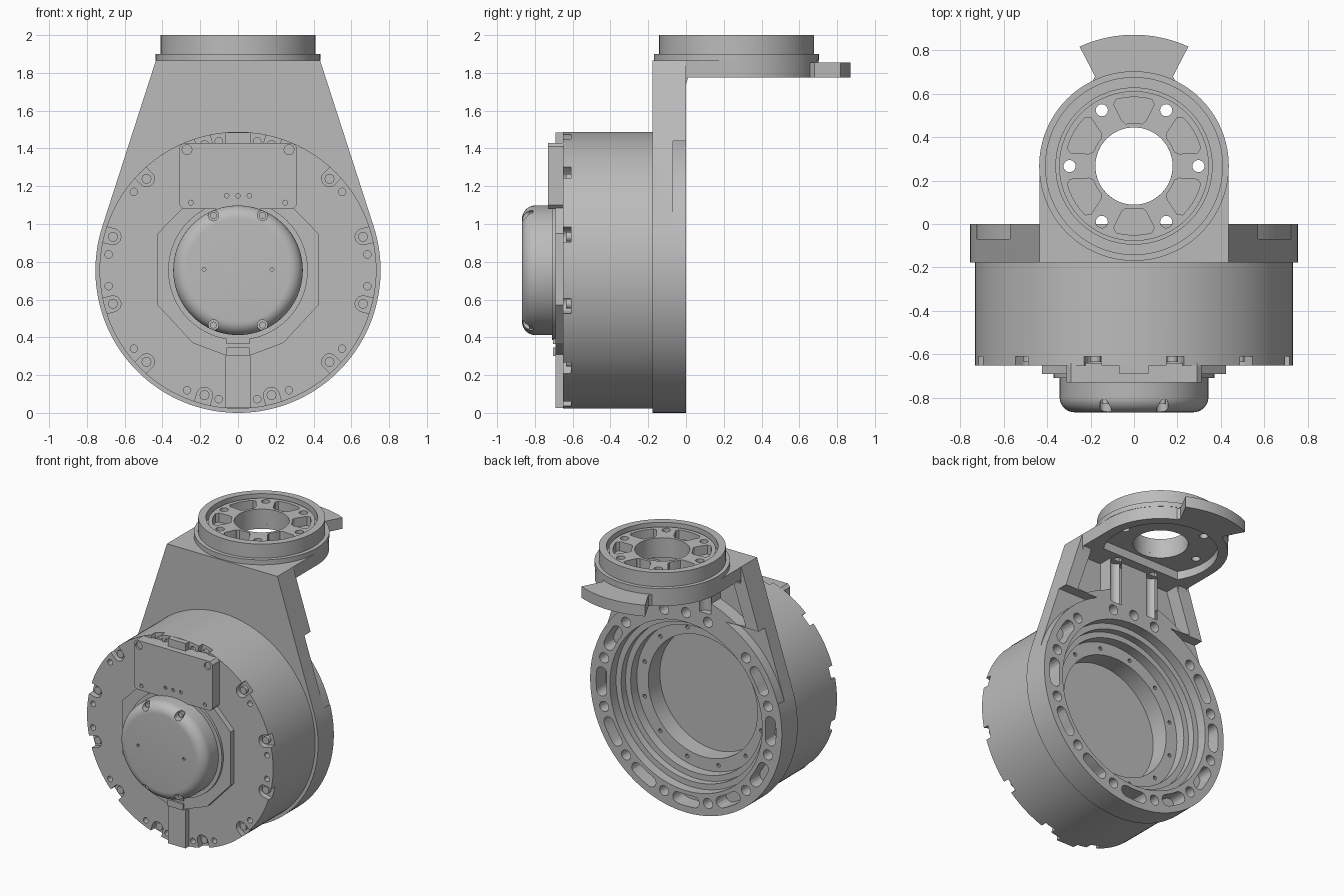
import bpy, bmesh, math
from math import sin, cos, radians as rad
from mathutils import Vector

if "Cube" in bpy.data.objects:
    bpy.data.objects.remove(bpy.data.objects["Cube"], do_unlink=True)

grey = bpy.data.materials.new("machined_grey")
grey.use_nodes = True
COLOUR = (0.5, 0.5, 0.5, 1)
grey.diffuse_color = COLOUR
grey.node_tree.nodes["Principled BSDF"].inputs["Base Color"].default_value = COLOUR

AXIS_Z = 0.755      # height of the motor axis
HEAD_Y = 0.267      # depth of the upper mount axis


def arc(cx, cy, r, a0=0, a1=360, n=32):
    """Points on an arc; a full circle drops its repeated end."""
    m = n if a1 - a0 == 360 else n - 1
    return [(cx + r * cos(rad(a0 + (a1 - a0) * i / m)),
             cy + r * sin(rad(a0 + (a1 - a0) * i / m))) for i in range(n)]


def place(axis, u, v, w):
    return {"X": (w, u, v), "Y": (u, w, v), "Z": (u, v, w)}[axis]


def make(name, bm):
    bmesh.ops.recalc_face_normals(bm, faces=bm.faces)
    mesh = bpy.data.meshes.new(name)
    bm.to_mesh(mesh)
    bm.free()
    mesh.materials.append(grey)
    ob = bpy.data.objects.new(name, mesh)
    bpy.context.collection.objects.link(ob)
    return ob


def solids(name, axis, *parts):
    """One object from extruded outlines, each (points, start, end)."""
    bm = bmesh.new()
    for pts, a, b in parts:
        face = bm.faces.new([bm.verts.new(place(axis, u, v, a)) for u, v in pts])
        ext = bmesh.ops.extrude_face_region(bm, geom=[face], use_keep_orig=True)
        move = Vector(place(axis, 0, 0, b - a))
        bmesh.ops.translate(bm, vec=move, verts=[g for g in ext["geom"] if isinstance(g, bmesh.types.BMVert)])
    return make(name, bm)


def lathe(name, axis, centre, profile, closed=False, n=96):
    """Revolve (radius, position) points about the axis."""
    bm = bmesh.new()
    vs = [bm.verts.new(place(axis, r, 0, h)) for r, h in profile]
    es = [bm.edges.new(p) for p in zip(vs, vs[1:])]
    if closed:
        es.append(bm.edges.new((vs[-1], vs[0])))
    bmesh.ops.spin(bm, geom=vs + es, cent=(0, 0, 0), axis=place(axis, 0, 0, 1),
                   angle=math.tau, steps=n, use_merge=True)
    bmesh.ops.remove_doubles(bm, verts=bm.verts, dist=1e-5)
    bmesh.ops.translate(bm, vec=centre, verts=bm.verts)
    return make(name, bm)


def cut(ob, *cutters):
    for c in cutters:
        m = ob.modifiers.new("cut", "BOOLEAN")
        m.operation, m.solver, m.object, m.use_self = "DIFFERENCE", "EXACT", c, True
    bpy.context.view_layer.update()
    mesh = bpy.data.meshes.new_from_object(ob.evaluated_get(bpy.context.evaluated_depsgraph_get()))
    ob.modifiers.clear()
    ob.data = mesh


def polar(r, a):
    return r * cos(rad(a)), AXIS_Z + r * sin(rad(a))


def hole(u, v, r, a, b, n=16):
    return arc(u, v, r, n=n), a, b


def mirror(pts):
    return [(-u, v) for u, v in pts]


helpers = []


def cutter(ob):
    ob.hide_render = True
    helpers.append(ob)
    return ob


# Stepped bore shared by the bracket and the motor housing
bore = cutter(lathe("bore_cutter", "Y", (0, 0, AXIS_Z),
                    [(0, .05), (.6, .05), (.6, -.07), (.56, -.07), (.56, -.12), (.52, -.12),
                     (.52, -.19), (.43, -.19), (.43, -.32), (0, -.32)]))
screw_angles = range(15, 360, 30)
inner_holes = cutter(solids("inner_hole_cutter", "Y",
                            *[hole(*polar(.475, a), .014, -.24, -.15, 10) for a in screw_angles]))

# Bracket wall: round ring with tangent sides rising to the mount
wall = solids("bracket_wall", "Y", (arc(0, AXIS_Z, .755, 162.1, 377.9, 80)
                                    + [(.435, 1.865), (-.435, 1.865)], -.178, 0))


def slot(a):
    """Curved slot with round ends, centred on the angle a."""
    r, w, h = .668, .04, 5.5
    e0, e1 = polar(r, a - h), polar(r, a + h)
    return (arc(0, AXIS_Z, r + w, a - h, a + h, 6) + arc(*e1, w, a + h, a + h + 180, 8)[1:-1]
            + arc(0, AXIS_Z, r - w, a + h, a - h, 6) + arc(*e0, w, a + h + 180, a - h + 360, 8)[1:-1])


ring_cut = [(slot(a), -.11, .05) for a in range(0, 360, 30) if a not in (60, 90, 120)]
ring_cut += [hole(*polar(.668, a), .036, -.09, .05) for a in [*screw_angles, 90]]
shoulder = arc(0, AXIS_Z, .752, 16, 65.6, 20) + [(.9, 1.44), (.9, .96)]
pocket = [(.2, 1.775), (.36, 1.775), (.47, 1.45), (.4, 1.445), (.3, 1.5), (.2, 1.54)]
wall_cut = [(f(p), -d, .05) for p, d in ((shoulder, .07), (pocket, .1)) for f in (list, mirror)]
grooves = cutter(solids("screw_groove_cutter", "Z",
                        *[hole(s * .15, .0, .045, 1.46, 1.775) for s in (-1, 1)]))
cut(wall, bore, grooves, cutter(solids("wall_cutter", "Y", *ring_cut, *wall_cut)))

# Corner gussets between wall and mount plate
solids("gussets", "X", *[([(-.01, 1.74), (0, 1.74), (.04, 1.864), (-.01, 1.864)], s * .37, s * .435)
                         for s in (-1, 1)])

# Mount plate with fan-shaped stop tab
plate = solids("mount_plate", "Z", (arc(0, HEAD_Y, .435, 0, 180, 48)
                                    + [(-.435, -.02), (.435, -.02)], 1.775, 1.865))
solids("stop_tab", "Z", ([(.2, .64), (.18, .68), (.2, .72)] + arc(0, HEAD_Y, .605, 65.5, 114.5, 16)
                         + [(-.2, .72), (-.18, .68), (-.2, .64)], 1.775, 1.855))
through = [hole(.297 * cos(rad(a)), HEAD_Y + .297 * sin(rad(a)), .028, 1.6, 2.1)
           for a in range(0, 360, 60)]
plate_cut = [(arc(0, HEAD_Y, .178, n=64), 1.7, 2.1),
             (arc(0, HEAD_Y, .37, -33, 213, 40), 1.7, 1.835)]
holes = cutter(solids("mount_hole_cutter", "Z", *through))
cut(plate, holes, cutter(solids("plate_cutter", "Z", *plate_cut)))

# Mount head: flange, raised rim and pocketed deck
head = lathe("mount_head", "Z", (0, HEAD_Y, 0),
             [(.178, 1.865), (.437, 1.865), (.437, 1.9), (.41, 1.9), (.41, 2), (.36, 2),
              (.36, 1.94), (.345, 1.94), (.345, 1.975), (.178, 1.975)], closed=True)


def deck_pocket(a):
    return (arc(0, HEAD_Y, .318, a - 15, a + 15, 6) + arc(0, HEAD_Y, .3, a + 18, a + 18.2, 2)
            + arc(0, HEAD_Y, .215, a + 15, a + 14.5, 2) + arc(0, HEAD_Y, .198, a + 11, a - 11, 4)
            + arc(0, HEAD_Y, .215, a - 14.5, a - 15, 2) + arc(0, HEAD_Y, .3, a - 18.2, a - 18, 2))


cut(head, holes, cutter(solids("deck_pocket_cutter", "Z",
                               *[(deck_pocket(a), 1.91, 2.1) for a in range(30, 360, 60)])))

# Motor housing with screw notches around the front rim
housing = solids("motor_housing", "Y", (arc(0, AXIS_Z, .733, n=128), -.652, -.178))


def rim_notch(a):
    p = arc(*polar(.685, a), .042, a + 90, a + 270, 10)
    out = (.1 * cos(rad(a)), .1 * sin(rad(a)))
    return p + [(p[-1][0] + out[0], p[-1][1] + out[1]), (p[0][0] + out[0], p[0][1] + out[1])]


front_cut = [(rim_notch(a), -.75, -.61) for a in screw_angles]
small = [s + d for s in (0, 180) for d in (-81.5, -67, -37, -7, 7, 37, 67, 81.5)]
front_cut += [hole(*polar(.69, a), .02, -.75, -.61, 12) for a in small]
cut(housing, bore, inner_holes, cutter(solids("rim_cutter", "Y", *front_cut)))
solids("rim_screws", "Y", *[hole(*polar(.685, a), .026, -.635, -.6) for a in screw_angles])

# Raised centre plate and cable strip
octagon = [(.425, .95), (.25, 1.13), (-.25, 1.13), (-.425, .95),
           (-.425, .57), (-.24, .37), (-.08, .31), (.08, .31), (.24, .37), (.425, .57)]
solids("centre_plate", "Y", (octagon, -.692, -.64))
solids("cable_strip", "Y", *[([(-.07, a), (.07, a), (.07, b), (-.07, b)], -.69, -.64)
                             for a, b in ((.026, .315), (1.12, 1.485))])
solids("cable_clips", "Y", *[([(-.06, a), (.06, a), (.06, a + .045), (-.06, a + .045)], -.705, -.68)
                             for a in (.3, .365)])

# Connector cover with its screws and pin holes
cover = solids("connector_cover", "Y", (
    [(-.31, 1.1), (-.29, 1.08), (.29, 1.08), (.31, 1.1), (.31, 1.41), (.29, 1.43), (-.29, 1.43),
     (-.31, 1.41)], -.73, -.64))
cover_cut = [hole(x, z, r, -.8, -.715) for s in (-1, 1)
             for x, z, r in ((s * .27, 1.393, .026), (s * .25, 1.113, .013))]
cover_cut += [hole(x, 1.15, .012, -.8, -.715, 10) for x in (-.06, 0, .06)]
cut(cover, cutter(solids("cover_cutter", "Y", *cover_cut)))

# Rounded encoder cap on a low collar, with corner screws
solids("cap_collar", "Y", (arc(0, AXIS_Z, .37, n=64), -.71, -.68))
dome = lathe("encoder_cap", "Y", (0, 0, AXIS_Z),
             [(0, -.68), (.343, -.68)] + arc(.273, -.798, .07, 0, -90, 9) + [(0, -.868)])
corners = [(s * .13, AXIS_Z + t * .29) for s in (-1, 1) for t in (-1, 1)]
cap_cut = [hole(x, z, .028, -.95, -.81) for x, z in corners]
cap_cut += [hole(s * .18, .76, .01, -.95, -.85, 10) for s in (-1, 1)]
cut(dome, cutter(solids("cap_cutter", "Y", *cap_cut)))
solids("cap_screws", "Y", *[hole(x, z, .018, -.83, -.8) for x, z in corners])

# Remove the cutters, then smooth the round surfaces
for ob in helpers:
    bpy.data.objects.remove(ob, do_unlink=True)
for ob in bpy.context.collection.objects:
    if ob.type == "MESH" and ob.data.materials and ob.data.materials[0] == grey:
        bpy.ops.object.select_all(action="DESELECT")
        ob.select_set(True)
        bpy.context.view_layer.objects.active = ob
        bpy.ops.object.shade_smooth_by_angle(angle=rad(25))
